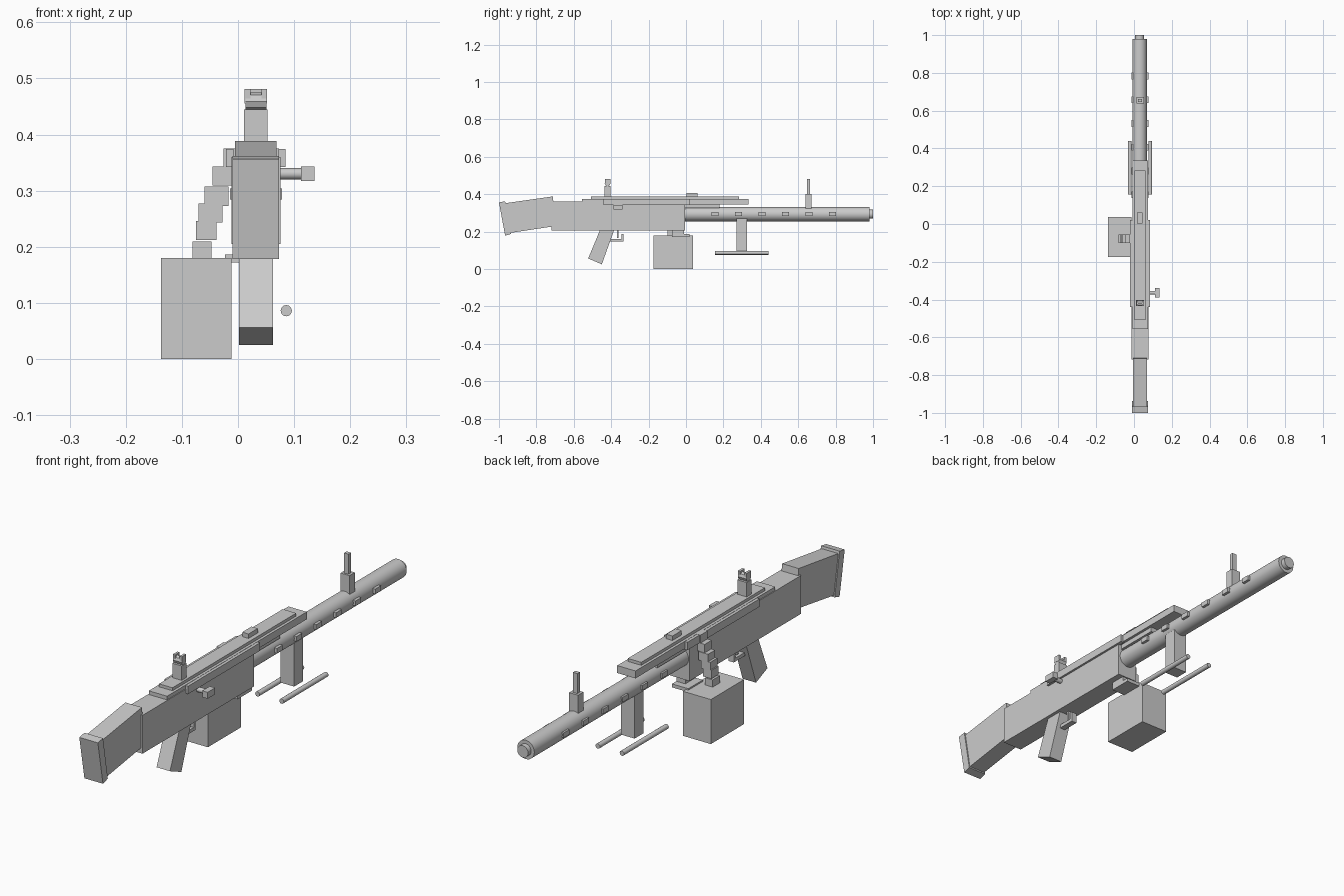
import bpy, bmesh, math

if "Cube" in bpy.data.objects:
    bpy.data.objects.remove(bpy.data.objects["Cube"])

CX = 0.032  # centre line of the gun


def finish(name, bm):
    bmesh.ops.recalc_face_normals(bm, faces=bm.faces[:])
    me = bpy.data.meshes.new(name)
    bm.to_mesh(me)
    bm.free()
    ob = bpy.data.objects.new(name, me)
    bpy.context.collection.objects.link(ob)
    return ob


def box(name, x, y, z):
    bm = bmesh.new()
    bmesh.ops.create_cube(bm, size=1)
    for v in bm.verts:
        v.co = [(r[0] + r[1]) / 2 + c * (r[1] - r[0]) for c, r in zip(v.co, (x, y, z))]
    return finish(name, bm)


def mid(w):
    return (CX - w / 2, CX + w / 2)


def profile(name, pts, w):
    # side outline in y, z extruded across the gun
    bm = bmesh.new()
    f = bm.faces.new([bm.verts.new((CX - w / 2, y, z)) for y, z in pts])
    ext = bmesh.ops.extrude_face_region(bm, geom=[f])
    for v in ext["geom"]:
        if isinstance(v, bmesh.types.BMVert):
            v.co.x += w
    return finish(name, bm)


def rod(name, centre, r, length, axis="Y", sides=32):
    rot = (math.pi / 2, 0, 0) if axis == "Y" else (0, math.pi / 2, 0)
    bpy.ops.mesh.primitive_cylinder_add(vertices=sides, radius=r, depth=length,
                                        location=centre, rotation=rot)
    ob = bpy.context.object
    ob.name = name
    bpy.ops.object.shade_smooth_by_angle()
    return ob


# Stock and butt plate
profile("stock", [(-0.965, 0.352), (-0.712, 0.388), (-0.695, 0.23), (-0.94, 0.193)], 0.074)
profile("butt_plate", [(-1.0, 0.356), (-0.967, 0.362), (-0.936, 0.187), (-0.967, 0.178)], 0.083)

# Receiver, cover and rails
box("receiver", mid(0.088), (-0.718, -0.005), (0.205, 0.36))
box("top_cover", mid(0.082), (-0.557, 0.335), (0.345, 0.375))
box("cover_plate", mid(0.06), (-0.507, 0.283), (0.375, 0.387))
box("cover_latch", (0.017, 0.045), (0.003, 0.062), (0.385, 0.405))
box("cover_support", mid(0.06), (-0.01, 0.18), (0.325, 0.346))
for side, s in (("left", -1), ("right", 1)):
    xs = sorted((CX + s * 0.035, CX + s * 0.053))
    box("side_rail_" + side, xs, (-0.44, 0.02), (0.342, 0.374))

# Charging handle
rod("handle_rod", (0.09, -0.364, 0.33), 0.01, 0.05, "X", 16)
box("handle_knob", (0.112, 0.136), (-0.388, -0.34), (0.317, 0.343))

# Barrel with muzzle and side lugs
rod("barrel", (CX - 0.002, 0.485, 0.293), 0.038, 0.99)
rod("muzzle", (CX - 0.002, 0.985, 0.293), 0.024, 0.03)
for i in range(6):
    y = 0.155 + i * 0.1256
    for side, s in (("left", -1), ("right", 1)):
        xs = sorted((CX + s * 0.025, CX + s * 0.046))
        box(f"barrel_lug_{side}_{i + 1}", xs, (y - 0.018, y + 0.018), (0.284, 0.304))

# Rear sight
box("rear_sight_base", mid(0.042), (-0.435, -0.403), (0.38, 0.445))
rod("rear_sight_drum", (CX, -0.419, 0.459), 0.016, 0.038, "X", 8)
for side, s in (("left", -1), ("right", 1)):
    xs = sorted((CX + s * 0.01, CX + s * 0.02))
    box("rear_sight_ear_" + side, xs, (-0.433, -0.405), (0.455, 0.481))

# Front sight
box("front_sight_base", mid(0.04), (0.638, 0.672), (0.32, 0.4))
box("front_sight_post", mid(0.02), (0.646, 0.662), (0.4, 0.481))

# Grip and trigger
profile("grip", [(-0.455, 0.22), (-0.38, 0.22), (-0.45, 0.025), (-0.523, 0.056)], 0.06)
box("trigger", mid(0.014), (-0.37, -0.36), (0.165, 0.207))
box("trigger_guard_bottom", mid(0.024), (-0.42, -0.334), (0.146, 0.16))
box("trigger_guard_front", mid(0.024), (-0.345, -0.334), (0.146, 0.188))

# Bipod
box("bipod_post", mid(0.06), (0.27, 0.325), (0.095, 0.27))
for side, s in (("left", -1), ("right", 1)):
    rod("bipod_foot_" + side, (CX + s * 0.054, 0.298, 0.086), 0.01, 0.285, "Y", 16)

# Ammunition box, bracket and stepped belt
box("ammo_box", (-0.137, -0.012), (-0.175, 0.037), (0.0, 0.18))
box("box_bracket", (-0.023, 0.05), (-0.075, 0.018), (0.172, 0.186))
box("bracket_link", (0.01, 0.05), (-0.075, -0.01), (0.184, 0.207))
belt = [(-0.081, -0.047, 0.175), (-0.075, -0.038, 0.212), (-0.07, -0.028, 0.243),
        (-0.06, -0.017, 0.273), (-0.045, 0.0, 0.309), (-0.026, 0.0, 0.341)]
for i, (x0, x1, z) in enumerate(belt):
    box(f"belt_link_{i + 1}", (x0, x1), (-0.1, -0.055), (z, z + 0.034))
